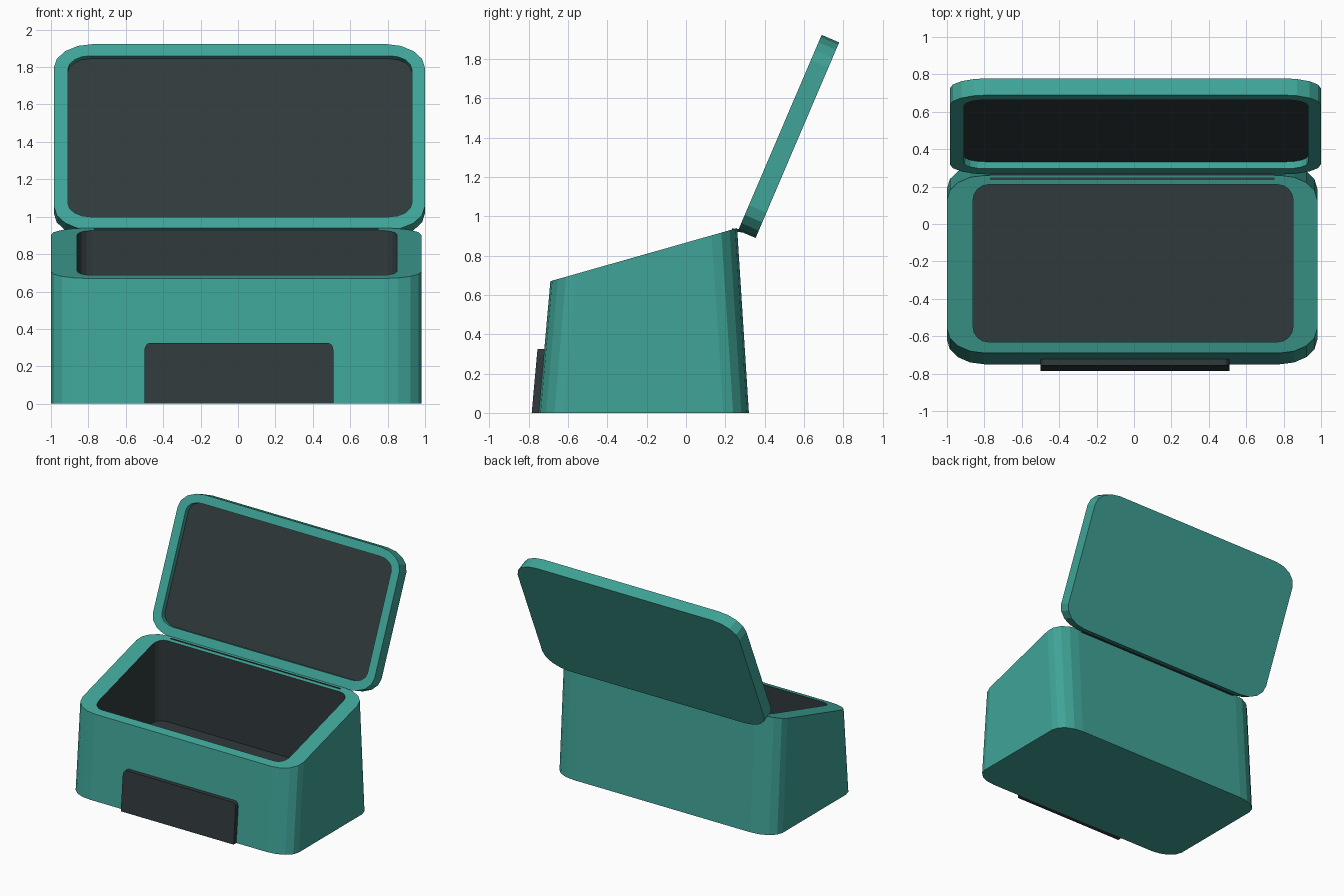
import bpy, bmesh
from math import sin, cos, pi
from mathutils import Vector

if "Cube" in bpy.data.objects:
    bpy.data.objects.remove(bpy.data.objects["Cube"])


def material(name, rgb):
    m = bpy.data.materials.new(name)
    m.diffuse_color = (*rgb, 1)
    m.use_nodes = True
    m.node_tree.nodes["Principled BSDF"].inputs["Base Color"].default_value = m.diffuse_color
    return m


TEAL = material("teal", (0.05, 0.37, 0.31))
DARK = material("dark_grey", (0.03, 0.042, 0.045))


def rounded(x0, x1, y0, y1, rx, ry, segs=4, square_bottom=False):
    """Rounded rectangle as 2D points, counter-clockwise from the right side."""
    pts = []
    for q, (cx, cy) in enumerate([(x1 - rx, y1 - ry), (x0 + rx, y1 - ry),
                                  (x0 + rx, y0 + ry), (x1 - rx, y0 + ry)]):
        if square_bottom and q > 1:
            pts.append((x0 if q == 2 else x1, y0))
            continue
        for i in range(segs + 1):
            a = (q + i / segs) * pi / 2
            pts.append((cx + rx * cos(a), cy + ry * sin(a)))
    return pts


def skin(name, loops, mats, slots):
    """Bridge loops in order and cap both ends; slots = start cap, bands, end cap."""
    bm = bmesh.new()
    rings = [[bm.verts.new(p) for p in loop] for loop in loops]
    n = len(rings[0])
    bm.faces.new(rings[0]).material_index = slots[0]
    for k, (a, b) in enumerate(zip(rings, rings[1:])):
        for i in range(n):
            j = (i + 1) % n
            bm.faces.new((a[i], a[j], b[j], b[i])).material_index = slots[k + 1]
    bm.faces.new(rings[-1]).material_index = slots[-1]
    bmesh.ops.recalc_face_normals(bm, faces=bm.faces)
    me = bpy.data.meshes.new(name)
    bm.to_mesh(me)
    bm.free()
    for m in mats:
        me.materials.append(m)
    ob = bpy.data.objects.new(name, me)
    bpy.context.collection.objects.link(ob)
    return ob


def rim_z(y):
    return 0.67 + (y + 0.69) * 0.27 / 0.95


# Body: tapered front and back, sloping rim, hollow inside
bottom = rounded(-1.0, 0.98, -0.75, 0.32, 0.2, 0.13)
rim = rounded(-1.0, 0.98, -0.69, 0.26, 0.2, 0.13)
opening = rounded(-0.86, 0.85, -0.63, 0.21, 0.08, 0.08)
skin("box_body",
     [[(x, y, 0) for x, y in bottom],
      [(x, y, rim_z(y)) for x, y in rim],
      [(x, y, rim_z(y)) for x, y in opening],
      [(x, y, 0.27) for x, y in opening]],
     [TEAL, DARK], [0, 0, 0, 1, 1])

# Open lid: tilted tray with a shallow dark recess facing the front
hinge = Vector((0, 0.265, 0.928))
along = Vector((0, 0.393, 0.92)).normalized()
back = Vector((0, 0.92, -0.393)).normalized()


def lid_loop(pts, depth):
    return [hinge + Vector((x, 0, 0)) + along * v + back * depth for x, v in pts]


outer = rounded(-0.985, 1.0, 0, 1.082, 0.21, 0.14)
inner = rounded(-0.91, 0.93, 0.078, 1.014, 0.12, 0.08)
skin("lid",
     [lid_loop(outer, 0.097), lid_loop(outer, 0),
      lid_loop(inner, 0), lid_loop(inner, 0.04)],
     [TEAL, DARK], [0, 0, 0, 0, 1])

# Hinge strip joining the rim and the lid
strip = [(0.235, 0.925), (0.29, 0.917), (0.29, 0.932), (0.235, 0.938)]
skin("hinge_strip", [[(x, y, z) for y, z in strip] for x in (-0.77, 0.75)],
     [DARK], [0, 0, 0])

# Front plate: leans with the front wall, rounded top corners
plate = rounded(-0.5, 0.51, 0, 0.325, 0.03, 0.04, square_bottom=True)
skin("front_plate",
     [[(x, y + 0.09 * z, z) for x, z in plate] for y in (-0.785, -0.74)],
     [DARK], [0, 0, 0])
